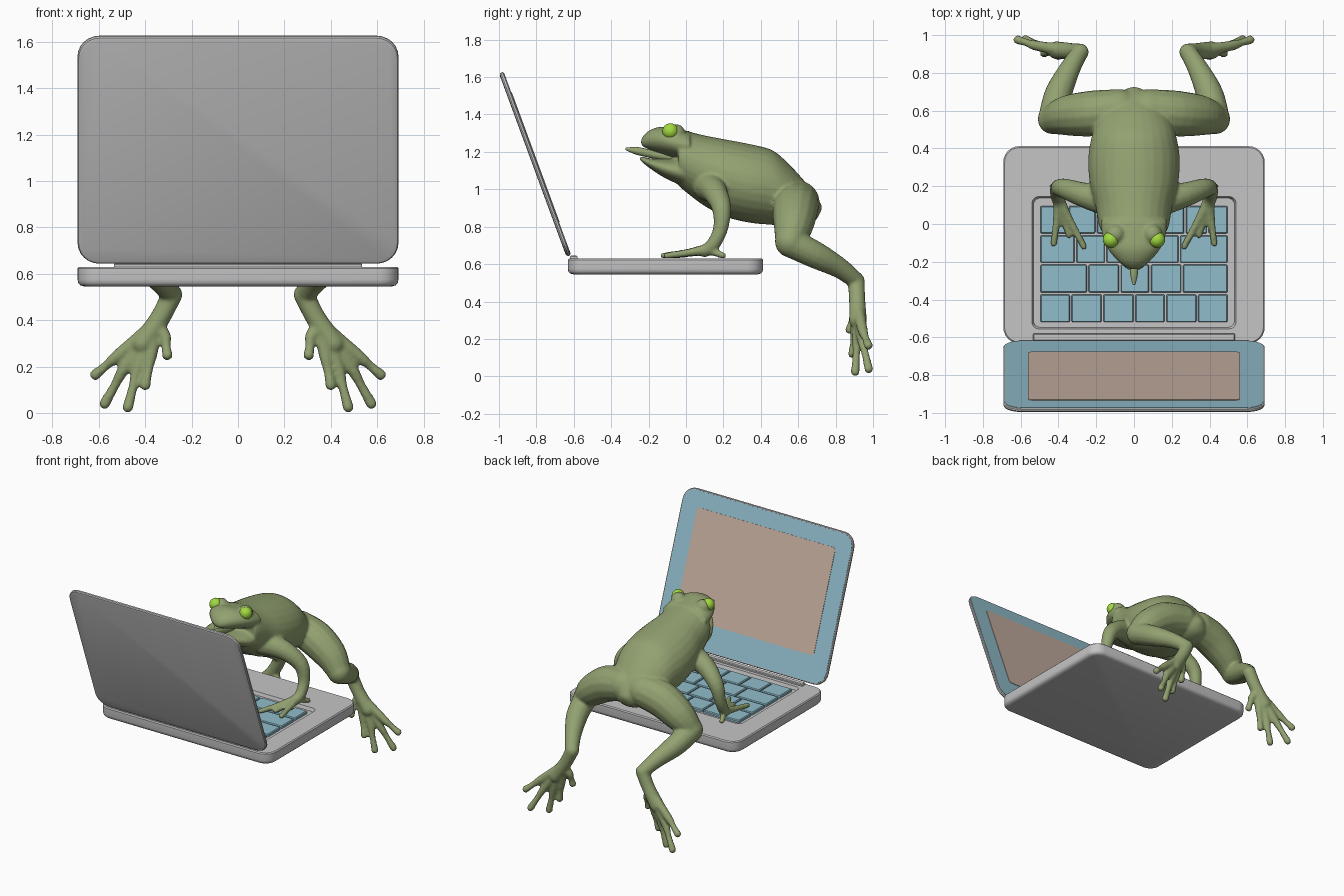
import bpy, bmesh, math
from mathutils import Vector, Matrix

if "Cube" in bpy.data.objects:
    bpy.data.objects.remove(bpy.data.objects["Cube"])


def material(name, rgb):
    m = bpy.data.materials.new(name)
    m.diffuse_color = (*rgb, 1)
    m.use_nodes = True
    m.node_tree.nodes["Principled BSDF"].inputs["Base Color"].default_value = m.diffuse_color
    return m


GREY = material("light grey", (0.56, 0.56, 0.56))
BLUE = material("pale blue", (0.28, 0.51, 0.60))
SCREEN = material("dusty pink", (0.55, 0.42, 0.35))
GREEN = material("frog green", (0.29, 0.36, 0.165))
EYE = material("bright green", (0.36, 0.70, 0.05))


def finish(name, bm, mat, angle=None):
    bmesh.ops.recalc_face_normals(bm, faces=bm.faces)
    me = bpy.data.meshes.new(name)
    bm.to_mesh(me)
    bm.free()
    me.materials.append(mat)
    ob = bpy.data.objects.new(name, me)
    bpy.context.collection.objects.link(ob)
    if angle:
        bpy.ops.object.select_all(action='DESELECT')
        ob.select_set(True)
        bpy.context.view_layer.objects.active = ob
        bpy.ops.object.shade_smooth_by_angle(angle=math.radians(angle))
    return ob


def skin(bm, rings):
    """Bridge a list of equal point rings and cap both ends."""
    loops = [[bm.verts.new(p) for p in r] for r in rings]
    for a, b in zip(loops, loops[1:]):
        for i in range(len(a)):
            j = (i + 1) % len(a)
            bm.faces.new((a[i], a[j], b[j], b[i]))
    bm.faces.new(loops[0][::-1])
    bm.faces.new(loops[-1])


def rrect(cx, cy, hx, hy, r, z, n=6):
    """Rounded rectangle ring."""
    pts = []
    for k, (sx, sy) in enumerate(((1, 1), (-1, 1), (-1, -1), (1, -1))):
        for i in range(n + 1):
            a = math.pi / 2 * (k + i / n)
            pts.append(Vector((cx + sx * (hx - r) + r * math.cos(a),
                               cy + sy * (hy - r) + r * math.sin(a), z)))
    return pts


def slab(name, cx, cy, hx, hy, r, levels, mat, matrix=Matrix(), extra=()):
    """Rounded plate from (inset, z) levels, plus extra rings on top."""
    rings = [rrect(cx, cy, hx - d, hy - d, max(r - d, 0.002), z) for d, z in levels]
    bm = bmesh.new()
    skin(bm, rings + list(extra))
    bm.transform(matrix)
    return finish(name, bm, mat, 35)


# Laptop base with sunken keyboard tray
tray = [rrect(0, -0.205, hx, hy, 0.035, z) for hx, hy, z in
        ((0.54, 0.35, 0.63), (0.532, 0.342, 0.607))]
slab("laptop_base", 0, -0.11, 0.692, 0.522, 0.085,
     [(0.03, 0.545), (0.012, 0.55), (0.003, 0.56), (0, 0.575), (0, 0.623), (0.007, 0.63)],
     GREY, extra=tray)

# Keys, four staggered rows
row_y = (-0.525, -0.368, -0.21, -0.055, 0.10)
row_x = ((-0.5, -0.335, -0.167, 0.003, 0.167, 0.335, 0.5),
         (-0.5, -0.245, -0.075, 0.085, 0.255, 0.5),
         (-0.5, -0.31, -0.15, 0.03, 0.24, 0.5),
         (-0.5, -0.35, -0.2, -0.03, 0.12, 0.27, 0.39, 0.5))
for y0, y1, xs in zip(row_y, row_y[1:], row_x):
    for x0, x1 in zip(xs, xs[1:]):
        slab("key", (x0 + x1) / 2, (y0 + y1) / 2, (x1 - x0) / 2 - 0.005, (y1 - y0) / 2 - 0.005,
             0.008, [(0, 0.606), (0, 0.621), (0.005, 0.627)], BLUE)

# Hinge bar
slab("hinge", 0, -0.60, 0.535, 0.02, 0.006, [(0, 0.62), (0, 0.64), (0.005, 0.645)], GREY)

# Lid, its blue bezel and the screen (local -z is the inner side)
tilt = Matrix.Translation((0, -0.808, 1.134)) @ Matrix.Rotation(math.radians(110.2), 4, 'X')
slab("lid", 0, 0, 0.692, 0.522, 0.095,
     [(0.005, -0.0125), (0, -0.008), (0, 0.002), (0.005, 0.009), (0.018, 0.0125)], GREY, tilt)
slab("bezel", 0, 0, 0.682, 0.512, 0.085, [(0, -0.012), (0, -0.0145)], BLUE, tilt)
slab("screen", 0, 0.033, 0.56, 0.369, 0.02, [(0, -0.014), (0, -0.0175)], SCREEN, tilt)


def spline(pts, k=4):
    """Catmull-Rom through tuples of any length."""
    out = []
    p = [pts[0], *pts, pts[-1]]
    for a, b, c, d in zip(p, p[1:], p[2:], p[3:]):
        for i in range(k):
            t = i / k
            out.append([0.5 * (2 * v + (w - u) * t + (2 * u - 5 * v + 4 * w - x) * t * t
                               + (3 * v - u - 3 * w + x) * t ** 3)
                        for u, v, w, x in zip(a, b, c, d)])
    return out + [list(pts[-1])]


def ball(bm, c, r):
    bmesh.ops.create_uvsphere(bm, u_segments=20, v_segments=12, radius=r,
                              matrix=Matrix.Translation(c))


def tube(bm, pts, side=1, n=14):
    """Round limb through (x, y, z, radius) points with ball ends."""
    s = spline([(side * x, y, z, r) for x, y, z, r in pts])
    c = [Vector(p[:3]) for p in s]
    rings, u, old = [], None, None
    for i, p in enumerate(s):
        t = (c[min(i + 1, len(c) - 1)] - c[max(i - 1, 0)]).normalized()
        u = t.orthogonal().normalized() if u is None else old.rotation_difference(t) @ u
        v, old = t.cross(u), t
        rings.append([c[i] + p[3] * (u * math.cos(2 * math.pi * k / n)
                                     + v * math.sin(2 * math.pi * k / n)) for k in range(n)])
    skin(bm, rings)
    ball(bm, c[0], s[0][3])
    ball(bm, c[-1], s[-1][3])


def trunk(bm, pts, n=28):
    """Body piece from (y, low z, high z, half width) sections."""
    skin(bm, [[Vector((w * math.cos(2 * math.pi * k / n), y,
                       (lo + hi) / 2 + (hi - lo) / 2 * math.sin(2 * math.pi * k / n)))
               for k in range(n)] for y, lo, hi, w in spline(pts)])


frog = bmesh.new()
# Torso
trunk(frog, [(0.725, 0.89, 0.915, 0.015), (0.69, 0.83, 0.975, 0.09), (0.62, 0.80, 1.06, 0.155),
             (0.54, 0.80, 1.145, 0.20), (0.46, 0.81, 1.21, 0.225), (0.35, 0.82, 1.24, 0.242),
             (0.22, 0.85, 1.265, 0.235), (0.10, 0.91, 1.288, 0.205), (0.0, 0.985, 1.312, 0.187),
             (-0.04, 1.02, 1.318, 0.172)])
# Upper head and lower jaw with the open mouth between
trunk(frog, [(0.02, 1.15, 1.31, 0.175), (-0.06, 1.17, 1.325, 0.168), (-0.13, 1.19, 1.335, 0.14),
             (-0.19, 1.21, 1.318, 0.092), (-0.225, 1.225, 1.29, 0.05), (-0.24, 1.24, 1.262, 0.02)])
trunk(frog, [(0.02, 1.0, 1.18, 0.17), (-0.06, 1.035, 1.163, 0.162), (-0.13, 1.07, 1.162, 0.13),
             (-0.19, 1.11, 1.165, 0.09), (-0.235, 1.145, 1.175, 0.045), (-0.247, 1.16, 1.175, 0.02)])

for s in (1, -1):
    # Brow bump
    ball(frog, (s * 0.098, -0.055, 1.297), 0.052)
    # Arm
    tube(frog, [(0.13, 0.12, 1.02, 0.085), (0.27, 0.155, 0.985, 0.066), (0.375, 0.19, 0.90, 0.052),
                (0.405, 0.185, 0.79, 0.04), (0.405, 0.145, 0.705, 0.037), (0.39, 0.10, 0.67, 0.034)], s)
    # Fingers
    for x, y in ((0.425, -0.105), (0.345, -0.06), (0.265, -0.12), (0.43, 0.20)):
        tube(frog, [(0.395, 0.12, 0.68, 0.032),
                    (0.395 + (x - 0.395) * 0.45, 0.12 + (y - 0.12) * 0.45, 0.662, 0.021),
                    (x, y, 0.645, 0.017)], s)
    # Thigh, shin and foot
    tube(frog, [(0.08, 0.60, 0.93, 0.115), (0.22, 0.585, 0.895, 0.122),
                (0.35, 0.575, 0.81, 0.108), (0.43, 0.555, 0.72, 0.08)], s)
    tube(frog, [(0.43, 0.555, 0.715, 0.078), (0.40, 0.69, 0.65, 0.073),
                (0.34, 0.82, 0.58, 0.056), (0.29, 0.905, 0.515, 0.046)], s)
    tube(frog, [(0.285, 0.91, 0.51, 0.046), (0.335, 0.915, 0.41, 0.044), (0.41, 0.92, 0.30, 0.048)], s)
    # Toes as (base x, y, z, tip x, y, z)
    for bx, by, bz, x, y, z in ((0.315, 0.90, 0.33, 0.305, 0.875, 0.25),
                                (0.375, 0.905, 0.25, 0.40, 0.89, 0.12),
                                (0.43, 0.915, 0.20, 0.475, 0.905, 0.024),
                                (0.485, 0.94, 0.20, 0.575, 0.977, 0.04),
                                (0.52, 0.945, 0.245, 0.615, 0.975, 0.165)):
        tube(frog, [(0.355, 0.915, 0.38, 0.034), (bx, by, bz, 0.027),
                    ((bx + x) / 2, (by + y) / 2, (bz + z) / 2, 0.02), (x, y, z, 0.024)], s)
    # Eye
    eye = bmesh.new()
    ball(eye, (s * 0.122, -0.083, 1.31), 0.043)
    finish("eye", eye, EYE, 60)

# Fuse all frog pieces into one smooth skin
body = finish("frog_body", frog, GREEN)
rm = body.modifiers.new("fuse", 'REMESH')
rm.mode = 'VOXEL'
rm.voxel_size = 0.0095
rm.use_smooth_shade = True
sm = body.modifiers.new("soften", 'SMOOTH')
sm.factor = 0.5
sm.iterations = 4

# Tongue
tongue = bmesh.new()
tube(tongue, [(0, -0.06, 1.17, 0.03), (0, -0.18, 1.188, 0.022),
              (0, -0.26, 1.205, 0.021), (0, -0.315, 1.215, 0.009)])
finish("tongue", tongue, GREEN, 60)
